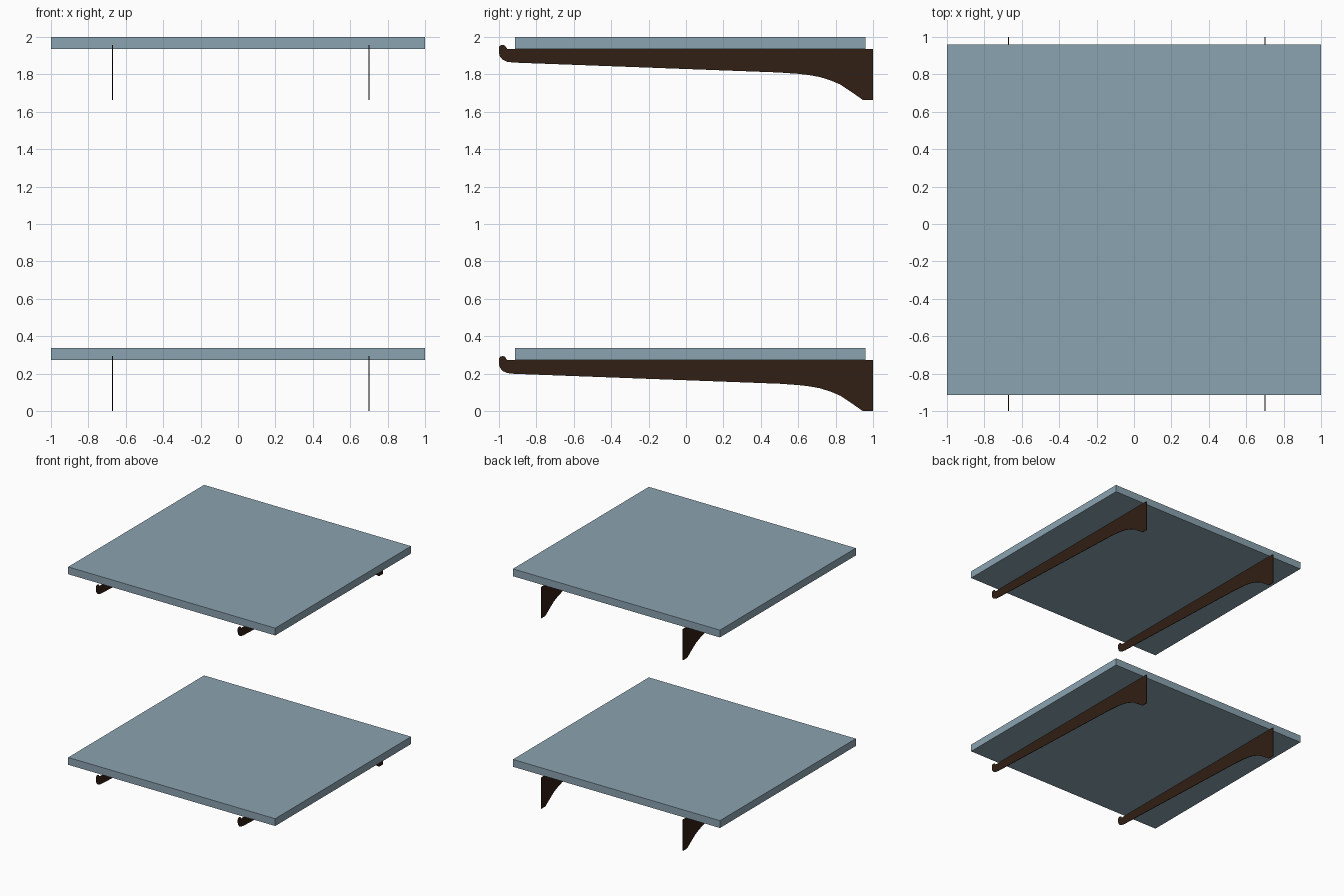
import bpy, bmesh

if "Cube" in bpy.data.objects:
    bpy.data.objects.remove(bpy.data.objects["Cube"])

def material(name, color):
    m = bpy.data.materials.new(name)
    m.diffuse_color = (*color, 1)
    m.use_nodes = True
    m.node_tree.nodes["Principled BSDF"].inputs["Base Color"].default_value = m.diffuse_color
    return m

board_mat = material("blue_grey_board", (0.26, 0.37, 0.44))
bracket_mat = material("dark_brown", (0.031, 0.014, 0.007))

# Bracket side outline (y, z): wall plate, curved underside, hooked front lip
OUTLINE = [(1.0, 0.272), (1.0, 0.0), (0.945, 0.0), (0.885, 0.042), (0.825, 0.082),
           (0.77, 0.105), (0.715, 0.122), (0.66, 0.132), (0.60, 0.139), (0.5, 0.146),
           (-0.92, 0.199), (-0.955, 0.203), (-0.98, 0.214), (-0.995, 0.232),
           (-1.0, 0.25), (-1.0, 0.282), (-0.993, 0.291), (-0.98, 0.294),
           (-0.967, 0.29), (-0.962, 0.28), (-0.955, 0.272)]
THICK = 0.005

def add_object(name, bm, mat):
    bmesh.ops.recalc_face_normals(bm, faces=bm.faces)
    me = bpy.data.meshes.new(name)
    bm.to_mesh(me)
    bm.free()
    me.materials.append(mat)
    ob = bpy.data.objects.new(name, me)
    bpy.context.collection.objects.link(ob)
    return ob

def board(name, z0):
    bm = bmesh.new()
    bmesh.ops.create_cube(bm, size=1)
    bmesh.ops.scale(bm, vec=(2.0, 1.875, 0.064), verts=bm.verts)
    bmesh.ops.translate(bm, vec=(0, 0.0225, z0 + 0.304), verts=bm.verts)
    add_object(name, bm, board_mat)

def bracket(name, x, z0):
    bm = bmesh.new()
    face = bm.faces.new([bm.verts.new((x - THICK / 2, y, z0 + z)) for y, z in OUTLINE])
    ext = bmesh.ops.extrude_face_region(bm, geom=[face], use_keep_orig=True)
    moved = [v for v in ext["geom"] if isinstance(v, bmesh.types.BMVert)]
    bmesh.ops.translate(bm, vec=(THICK, 0, 0), verts=moved)
    add_object(name, bm, bracket_mat)

# Two identical shelves, each on two thin brackets
for level, z0 in (("lower", 0.0), ("upper", 1.664)):
    board(level + "_shelf_board", z0)
    bracket(level + "_left_bracket", -0.67, z0)
    bracket(level + "_right_bracket", 0.70, z0)
